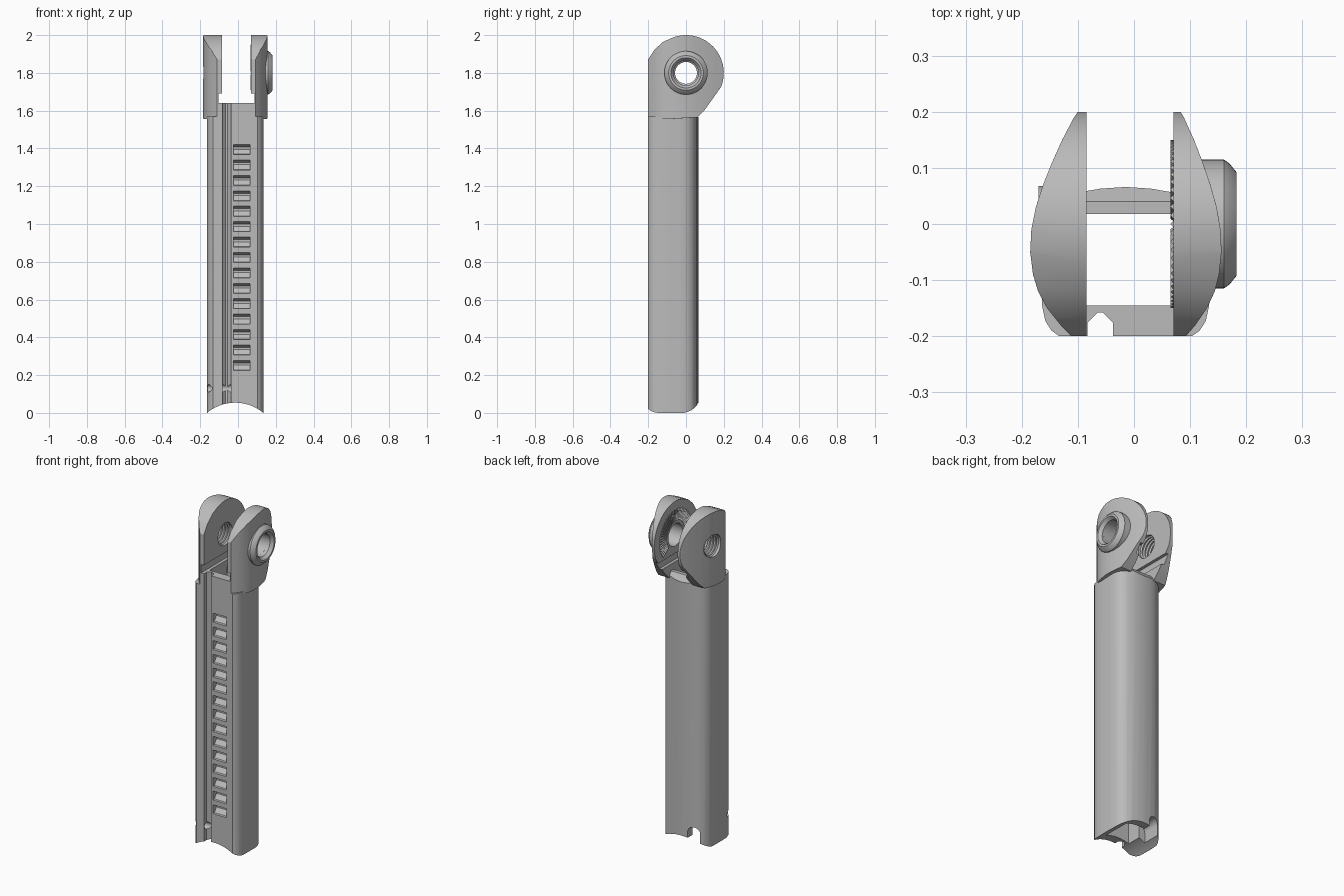
import bpy, bmesh, math
from mathutils import Matrix, Vector

if "Cube" in bpy.data.objects:
    bpy.data.objects.remove(bpy.data.objects["Cube"])

grey = bpy.data.materials.new("plain_grey")
grey.use_nodes = True
grey.diffuse_color = (0.5, 0.5, 0.5, 1)
grey.node_tree.nodes["Principled BSDF"].inputs["Base Color"].default_value = (0.5, 0.5, 0.5, 1)

MID = -0.015          # centre line of the tube
PIVOT_Z = 1.8         # height of the hinge axis


def finish(name, bm):
    bmesh.ops.recalc_face_normals(bm, faces=bm.faces)
    mesh = bpy.data.meshes.new(name)
    bm.to_mesh(mesh)
    bm.free()
    mesh.materials.append(grey)
    ob = bpy.data.objects.new(name, mesh)
    bpy.context.collection.objects.link(ob)
    return ob


def prism(name, pts, axis, lo, hi):
    """Extrude a 2D outline along an axis."""
    place = {"x": lambda p, d: (d, p[0], p[1]),
             "y": lambda p, d: (p[0], d, p[1]),
             "z": lambda p, d: (p[0], p[1], d)}[axis]
    bm = bmesh.new()
    a = [bm.verts.new(place(p, lo)) for p in pts]
    b = [bm.verts.new(place(p, hi)) for p in pts]
    bm.faces.new(a)
    bm.faces.new(b)
    for i in range(len(a)):
        j = (i + 1) % len(a)
        bm.faces.new((a[i], a[j], b[j], b[i]))
    return finish(name, bm)


def box(name, x, y, z):
    return prism(name, [(x[0], y[0]), (x[1], y[0]), (x[1], y[1]), (x[0], y[1])], "z", *z)


def circle(cx, cy, r, n=40):
    return [(cx + r * math.cos(2 * math.pi * i / n), cy + r * math.sin(2 * math.pi * i / n))
            for i in range(n)]


def lathe_x(name, profile, closed, n=48):
    """Revolve (x, radius) points about the hinge axis."""
    bm = bmesh.new()
    rings = [[bm.verts.new((x, y, z)) for y, z in circle(0, PIVOT_Z, r, n)] for x, r in profile]
    for k in range(len(rings) if closed else len(rings) - 1):
        a, b = rings[k], rings[(k + 1) % len(rings)]
        for i in range(n):
            j = (i + 1) % n
            bm.faces.new((a[i], a[j], b[j], b[i]))
    if not closed:
        bm.faces.new(rings[0])
        bm.faces.new(rings[-1])
    return finish(name, bm)


def boolean(ob, cutter, op="DIFFERENCE"):
    mod = ob.modifiers.new("cut", "BOOLEAN")
    mod.operation, mod.object, mod.solver = op, cutter, "EXACT"
    bpy.context.view_layer.objects.active = ob
    bpy.ops.object.modifier_apply(modifier=mod.name)
    bpy.data.objects.remove(cutter)


def smooth(ob, angle=28):
    bpy.ops.object.select_all(action="DESELECT")
    ob.select_set(True)
    bpy.context.view_layer.objects.active = ob
    bpy.ops.object.shade_smooth_by_angle(angle=math.radians(angle))


# Tube: flat front, rounded sides and back
half = [(0.118, -0.2), (0.132, -0.19), (0.143, -0.173), (0.149, -0.145), (0.15, -0.1),
        (0.15, -0.04), (0.148, -0.01), (0.141, 0.012), (0.128, 0.031), (0.108, 0.046),
        (0.08, 0.057), (0.045, 0.063), (0, 0.066)]
outline = [(MID + u, y) for u, y in half] + [(MID - u, y) for u, y in half[-2::-1]]
tube = prism("tube", outline, "z", 0, 1.64)
boolean(tube, box("bore", (-0.085, 0.07), (-0.145, 0.018), (-0.1, 1.8)))

# Lowered back rim with a sloping edge, and shoulders for the ears
boolean(tube, prism("back_rim", [(-0.144, 1.6), (0.04, 1.6), (0.1, 1.52), (0.1, 1.7), (-0.144, 1.7)],
                    "x", -0.3, 0.3))
for lo, hi in ((-0.3, -0.1), (0.085, 0.3)):
    boolean(tube, box("shoulder", (lo, hi), (-0.3, 0.3), (1.57, 1.8)))

# Front groove with a pointed floor
boolean(tube, prism("groove", [(-0.083, -0.25), (-0.037, -0.25), (-0.037, -0.176),
                               (-0.055, -0.158), (-0.065, -0.158), (-0.083, -0.176)], "z", -0.1, 1.8))

# Arched foot, notch at the back, cross pin hole
boolean(tube, prism("foot_arch", circle(MID, -0.178, 0.232, 96), "y", -0.4, 0.4))
notch = [(-0.125, -0.1), (-0.055, -0.1)] + [
    (-0.09 + 0.035 * math.cos(math.pi * i / 10), 0.085 + 0.035 * math.sin(math.pi * i / 10))
    for i in range(11)]
boolean(tube, prism("foot_notch", notch, "y", -0.06, 0.2))
boolean(tube, prism("pin_hole", circle(-0.177, 0.13, 0.02, 20), "x", -0.3, -0.025))

# Column of wedge-shaped adjustment slots
for i in range(15):
    z = 0.225 + i * 0.0816
    boolean(tube, prism("slot", [(-0.22, z), (-0.2, z), (-0.188, z + 0.002), (-0.168, z + 0.028),
                                 (-0.168, z + 0.04), (-0.2, z + 0.053), (-0.22, z + 0.053)],
                        "x", -0.024, 0.064))
smooth(tube)

# Ears: side outline crossed with a bulging plan
arc = [(0.2 * math.cos(math.radians(a)), PIVOT_Z + 0.2 * math.sin(math.radians(a)))
       for a in range(-22, 111, 6)]
side = [(-0.2, 1.56), (-0.1, 1.555), (-0.02, 1.56), (0.06, 1.565), (0.1, 1.605)] + arc + [
    (-0.12, 1.965), (-0.165, 1.925), (-0.2, 1.872)]
plan = [(-0.21, 0.018), (-0.2, 0.026), (-0.18, 0.046), (-0.15, 0.07), (-0.12, 0.086), (-0.09, 0.095),
        (-0.05, 0.1), (-0.01, 0.098), (0.03, 0.09), (0.07, 0.077), (0.11, 0.061), (0.15, 0.043),
        (0.19, 0.022), (0.21, 0.008)]


def ear(name, inner, sign, thick):
    ob = prism(name, side, "x", -0.3, 0.3)
    shape = [(inner, plan[0][0])] + [(inner + sign * thick * d, y) for y, d in plan]
    shape.append((inner, plan[-1][0]))
    boolean(ob, prism("ear_plan", shape, "z", 1.4, 2.2), "INTERSECT")
    # Relief behind the lower inner face
    boolean(ob, box("relief", sorted((inner - sign * 0.1, inner + sign * 0.018)), (-0.3, 0.3), (1.64, 1.69)))
    boolean(ob, prism("pivot_hole", circle(0, PIVOT_Z, 0.066), "x", -0.4, 0.4))
    bevel = ob.modifiers.new("soft_edges", "BEVEL")
    bevel.width, bevel.segments = 0.006, 1
    bevel.limit_method, bevel.angle_limit = "ANGLE", math.radians(45)
    smooth(ob)
    return ob


ear("right_ear", -0.085, -1, 1.0)
ear("left_ear", 0.07, 1, 0.86)

# Raised collar on the left ear
collar = lathe_x("pivot_collar", [(0.1, 0.115), (0.16, 0.115), (0.17, 0.108), (0.183, 0.092),
                                  (0.183, 0.08), (0.165, 0.066), (0.1, 0.066)], True)
smooth(collar)

# Thread ridges inside the right ear
for i in range(4):
    x = -0.105 - i * 0.019
    smooth(lathe_x("thread_ridge", [(x - 0.008, 0.068), (x, 0.058), (x + 0.008, 0.068)], True, 40))

# Radial teeth on the inner face of the left ear
bm = bmesh.new()
for i in range(60):
    turn = Matrix.Translation((0.07, 0, PIVOT_Z)) @ Matrix.Rotation(2 * math.pi * i / 60, 4, "X")
    ridge = [bm.verts.new(turn @ Vector(p)) for r, w in ((0.085, 0.004), (0.15, 0.007))
             for p in ((0.001, r, -w), (-0.005, r, 0), (0.001, r, w))]
    if (turn @ Vector((0, 0.15, 0))).z < 1.70:
        bmesh.ops.delete(bm, geom=ridge, context="VERTS")
        continue
    a, b, c, d, e, f = ridge
    for face in ((a, b, e, d), (b, c, f, e), (a, c, b), (d, e, f), (a, d, f, c)):
        bm.faces.new(face)
finish("locking_teeth", bm)
